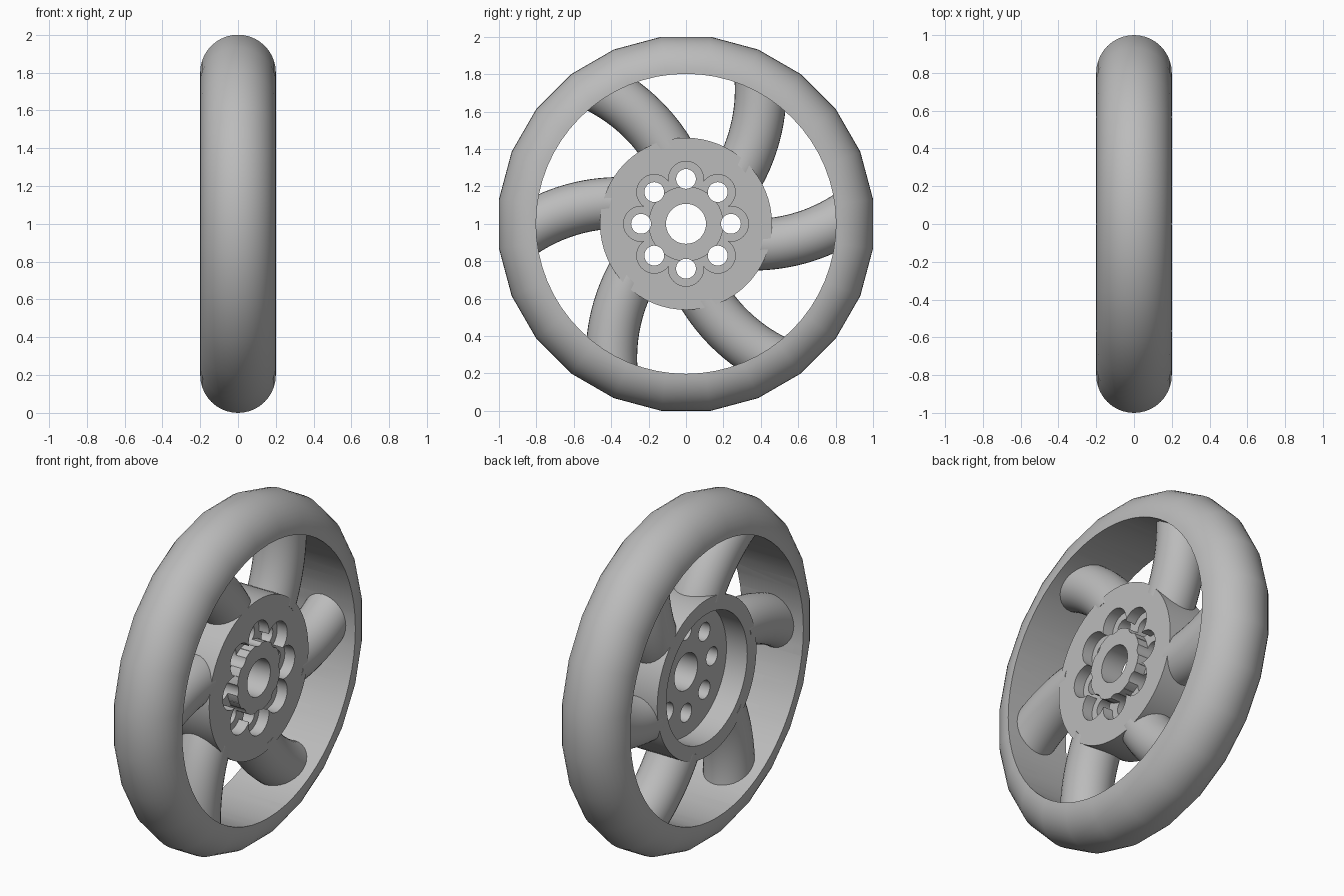
import bpy, bmesh
from math import pi, sin, cos, radians
from mathutils import Matrix, Vector

if "Cube" in bpy.data.objects:
    bpy.data.objects.remove(bpy.data.objects["Cube"])

CENTRE = Matrix.Translation((0, 0, 1))
grey = bpy.data.materials.new("plain_grey")
grey.use_nodes = True
grey.diffuse_color = (0.5, 0.5, 0.5, 1)
grey.node_tree.nodes["Principled BSDF"].inputs["Base Color"].default_value = (0.5, 0.5, 0.5, 1)


def make(name, bm):
    bmesh.ops.recalc_face_normals(bm, faces=bm.faces)
    bm.transform(CENTRE)
    mesh = bpy.data.meshes.new(name)
    bm.to_mesh(mesh)
    bm.free()
    mesh.materials.append(grey)
    obj = bpy.data.objects.new(name, mesh)
    bpy.context.collection.objects.link(obj)
    return obj


def add_cylinder(bm, radius, x0, x1, y=0, z=0, sides=48):
    place = Matrix.Translation(((x0 + x1) / 2, y, z)) @ Matrix.Rotation(pi / 2, 4, "Y")
    bmesh.ops.create_cone(bm, cap_ends=True, segments=sides, radius1=radius,
                          radius2=radius, depth=x1 - x0, matrix=place)


def cylinder(name, *args, **kw):
    bm = bmesh.new()
    add_cylinder(bm, *args, **kw)
    return make(name, bm)


def boolean(obj, tool, operation="DIFFERENCE"):
    mod = obj.modifiers.new("cut", "BOOLEAN")
    mod.operation, mod.object, mod.solver = operation, tool, "EXACT"
    bpy.context.view_layer.objects.active = obj
    bpy.ops.object.modifier_apply(modifier=mod.name)
    bpy.data.objects.remove(tool)


def smooth(obj, angle=35):
    bpy.ops.object.select_all(action="DESELECT")
    obj.select_set(True)
    bpy.context.view_layer.objects.active = obj
    bpy.ops.object.shade_smooth_by_angle(angle=radians(angle))


# Rim: half-round tyre profile spun in 24 steps, bored out to a round inner wall
RIM_STEPS = 24
bm = bmesh.new()
profile = [(0.2, 0.74)]
profile += [(0.2 * cos(pi * i / 20), 0.8 + 0.2 * sin(pi * i / 20)) for i in range(21)]
profile += [(-0.2, 0.74)]
stretch = 1 / cos(pi / RIM_STEPS)
verts = [bm.verts.new((x, 0, r * stretch)) for x, r in profile]
bmesh.ops.rotate(bm, verts=verts, matrix=Matrix.Rotation(pi / RIM_STEPS, 3, "X"))
edges = [bm.edges.new((verts[i], verts[i - 1])) for i in range(len(verts))]
bmesh.ops.spin(bm, geom=verts + edges, axis=(1, 0, 0), cent=(0, 0, 0),
               angle=2 * pi, steps=RIM_STEPS, use_merge=True)
bmesh.ops.remove_doubles(bm, verts=bm.verts, dist=0.0001)
rim = make("rim", bm)
boolean(rim, cylinder("rim_bore", 0.802, -0.4, 0.4, sides=64))
smooth(rim)

# Spokes: six round tubes swept along an arc
TUBE, BEND, SIDES, STEPS = 0.138, 0.93, 32, 16
bm = bmesh.new()
for n in range(6):
    turn = Matrix.Rotation(n * pi / 3, 4, "X")
    rings = []
    for s in range(STEPS + 1):
        a = radians(-3 + 37 * s / STEPS)
        mid = Vector((0, 0.355 + BEND * sin(a), 0.818 - BEND * cos(a)))
        across = Vector((0, -sin(a), cos(a)))
        rings.append([bm.verts.new(turn @ (mid + TUBE * (
            across * cos(2 * pi * k / SIDES) + Vector((sin(2 * pi * k / SIDES), 0, 0)))))
            for k in range(SIDES)])
    for lower, upper in zip(rings, rings[1:]):
        for k in range(SIDES):
            bm.faces.new((lower[k - 1], lower[k], upper[k], upper[k - 1]))
    bm.faces.new(rings[0])
    bm.faces.new(rings[-1])
spokes = make("spokes", bm)
boolean(spokes, cylinder("spoke_trim", 0.42, -0.4, 0.4))
smooth(spokes)

# Hub: disc with a wide recess on one side and a bored centre
HUB = 0.135
hub = cylinder("hub", 0.46, -HUB, HUB, sides=64)
boolean(hub, cylinder("hub_recess", 0.375, -0.4, 0, sides=64))

# Eight counterbored holes; the middle of the face stays raised
spots = [(0.24 * cos(k * pi / 4), 0.24 * sin(k * pi / 4)) for k in range(8)]
for y, z in spots:
    pocket = cylinder("pocket", 0.094, 0.07, 0.3, y, z, sides=32)
    boolean(pocket, cylinder("pocket_trim", 0.2, -0.1, 0.5, sides=64))
    boolean(hub, pocket)
for y, z in spots:
    boolean(hub, cylinder("bolt_hole", 0.053, -0.4, 0.4, y, z, sides=32))
boolean(hub, cylinder("axle_hole", 0.107, -0.4, 0.4))
smooth(hub)
